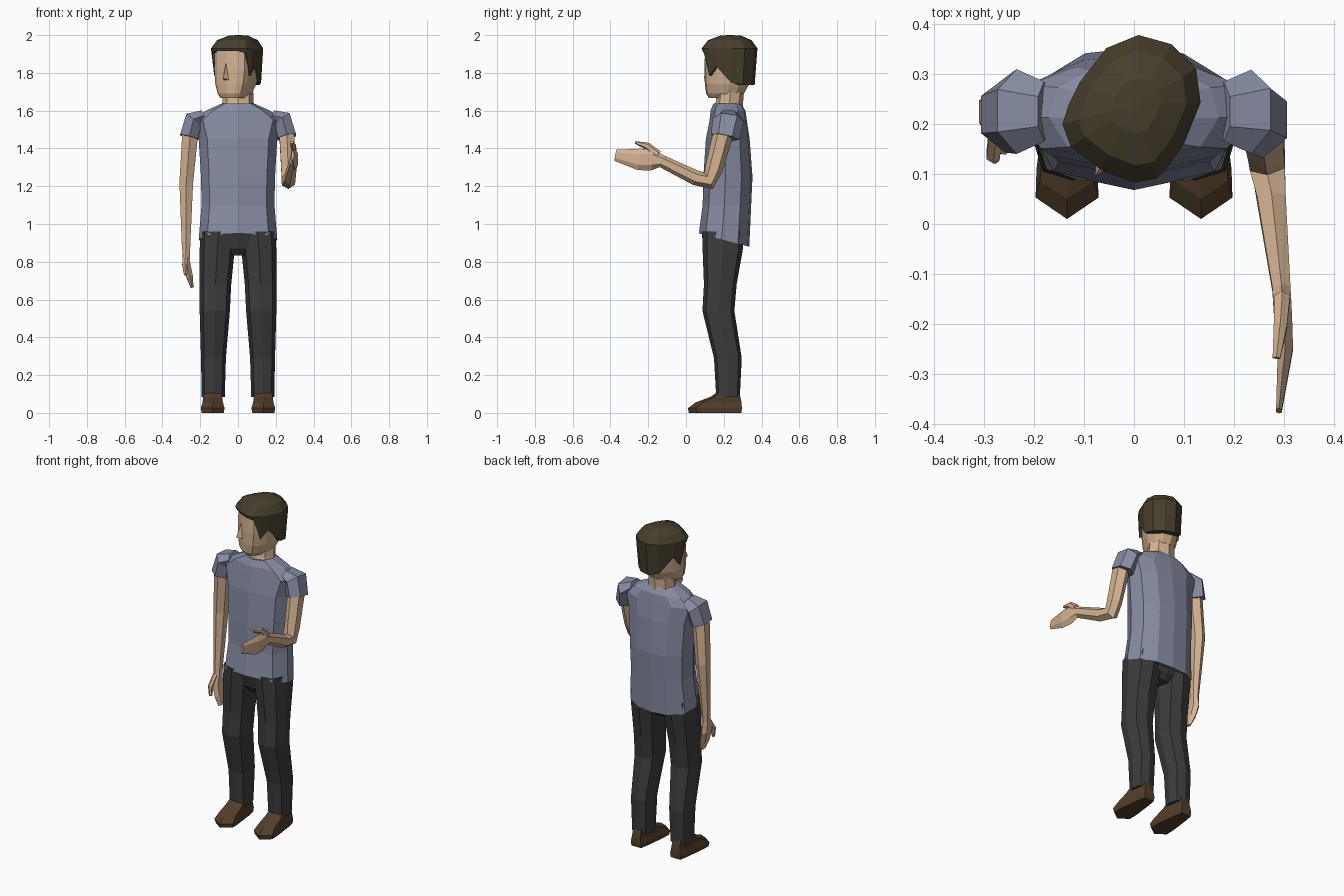
import bpy, bmesh, math
from mathutils import Vector, Matrix


def material(name, rgb):
    m = bpy.data.materials.new(name)
    m.diffuse_color = (*rgb, 1)
    return m


SKIN = material("skin", (0.66, 0.45, 0.29))
SHIRT = material("shirt", (0.24, 0.26, 0.36))
PANTS = material("pants", (0.045, 0.045, 0.047))
LEATHER = material("leather", (0.085, 0.048, 0.024))
HAIR = material("hair", (0.062, 0.048, 0.026))


def loft(name, rings, mat, matrix=None):
    """Skin a stack of equal-length rings and cap both ends."""
    bm = bmesh.new()
    vs = [[bm.verts.new(p) for p in r] for r in rings]
    n = len(vs[0])
    for a, b in zip(vs, vs[1:]):
        for i in range(n):
            j = (i + 1) % n
            bm.faces.new((a[i], a[j], b[j], b[i]))
    bm.faces.new(vs[0])
    bm.faces.new(vs[-1])
    bmesh.ops.recalc_face_normals(bm, faces=bm.faces)
    me = bpy.data.meshes.new(name)
    bm.to_mesh(me)
    bm.free()
    me.materials.append(mat)
    if matrix:
        me.transform(matrix)
    ob = bpy.data.objects.new(name, me)
    bpy.context.collection.objects.link(ob)
    return ob


def section(half, w, y0, y1, z, cx=0, slope=0, zs=None):
    """Mirror a unit half outline (front to back) into a full ring."""
    cy, d = (y0 + y1) / 2, (y1 - y0) / 2
    zs = zs or [z] * len(half)
    right = [(x, y, h) for (x, y), h in zip(half, zs)]
    left = [(-x, y, h) for x, y, h in right[-2:0:-1]]
    return [(cx + x * w, cy + y * d, h + slope * y) for x, y, h in right + left]


def tube(name, path, mat, n=6):
    """Sweep an ellipse along (x, y, z, half width, half depth) stations."""
    pts = [Vector(p[:3]) for p in path]
    rings = []
    for i, (p, st) in enumerate(zip(pts, path)):
        t = Vector()
        if i:
            t += (p - pts[i - 1]).normalized()
        if i < len(pts) - 1:
            t += (pts[i + 1] - p).normalized()
        t.normalize()
        u = (Vector((1, 0, 0)) - t * t.x).normalized()
        v = t.cross(u)
        rings.append([p + u * st[3] * math.sin(k * math.tau / n) * 1.1
                      + v * st[4] * math.cos(k * math.tau / n) for k in range(n)])
    return loft(name, rings, mat)


# shirt body
BODY = [(0, -1), (.78, -.74), (1, -.1), (.9, .55), (.5, .92), (0, 1)]
loft("shirt", [section(BODY, w, a, b, z, slope=s) for w, a, b, z, s in [
    (.19, .085, .32, .925, -.035), (.208, .068, .335, .915, -.035),
    (.193, .088, .345, 1.1, 0), (.196, .092, .352, 1.25, 0),
    (.208, .105, .337, 1.45, 0), (.238, .125, .322, 1.55, 0),
    (.17, .13, .315, 1.6, 0), (.085, .145, .29, 1.638, 0)]], SHIRT)

# sleeves
for side, s, fwd in (("right", -1, 0), ("left", 1, .012)):
    tube(side + "_sleeve", [(s * .18, .225, 1.575, .03, .06),
                            (s * .235, .225, 1.55, .052, .085),
                            (s * .258, .218 - fwd, 1.46, .052, .075)], SHIRT)

# hanging right arm and hand
tube("right_arm", [(-.253, .217, 1.48, .044, .052), (-.274, .225, 1.22, .038, .045),
                   (-.275, .2, .9, .024, .03), (-.274, .197, .85, .021, .03),
                   (-.273, .19, .79, .021, .05), (-.256, .185, .72, .018, .046),
                   (-.243, .18, .665, .008, .025)], SKIN)
tube("right_thumb", [(-.277, .18, .84, .014, .022), (-.282, .138, .785, .014, .018),
                     (-.278, .13, .73, .008, .01)], SKIN)

# bent left arm and hand
tube("left_arm", [(.258, .2, 1.49, .042, .054), (.265, .147, 1.29, .038, .047),
                  (.267, .12, 1.228, .037, .048), (.275, .05, 1.245, .03, .04),
                  (.295, -.13, 1.333, .019, .033), (.298, -.18, 1.34, .019, .057),
                  (.303, -.25, 1.342, .016, .057), (.29, -.374, 1.364, .006, .03)], SKIN)
tube("left_thumb", [(.297, -.15, 1.365, .016, .025), (.293, -.205, 1.412, .014, .02),
                    (.285, -.268, 1.432, .008, .007)], SKIN)

# trousers: pelvis and two legs
loft("pelvis", [section(BODY, w, a, b, z) for w, a, b, z in [
    (.06, .13, .26, .832), (.12, .1, .29, .87), (.195, .085, .305, .95),
    (.19, .1, .3, 1.0)]], PANTS)
LEG = [(0, -1), (.75, -.78), (1, 0), (.75, .78), (0, 1)]
SHOE = [(0, -1), (1, -.7), (.97, -.3), (.72, .6), (.55, 1), (0, 1)]
for side, s in (("right", -1), ("left", 1)):
    # (inner x, outer x, front y, back y, z)
    loft(side + "_leg", [section(LEG, (o - i) / 2, f, b, z, cx=s * (i + o) / 2)
                         for i, o, f, b, z in [
        (.07, .192, .16, .285, .085), (.064, .196, .148, .295, .29),
        (.043, .203, .087, .256, .54), (.036, .203, .095, .268, .68),
        (.018, .203, .088, .3, .86), (.005, .2, .085, .31, .96)]], PANTS)
    loft(side + "_shoe", [section(SHOE, w, f, b, z, cx=s * .134)
                          for w, f, b, z in [
        (.058, .015, .293, 0), (.063, .01, .296, .025), (.054, .05, .294, .055),
        (.05, .13, .288, .085), (.045, .165, .28, .11)]], LEATHER)

# neck
tube("neck", [(0, .225, 1.6, .085, .08), (0, .23, 1.645, .075, .072),
              (0, .24, 1.74, .072, .07)], SKIN, 8)

# head, nose and hair are modelled facing front, then turned together
TURN = Matrix.Translation((0, .23, 0)) @ Matrix.Rotation(math.radians(-30), 4, 'Z')
SKULL = [(0, -1), (.6, -.93), (.9, -.72), (.97, -.45), (1, -.1),
         (.9, .5), (.55, .88), (0, 1)]
loft("head", [section(SKULL, w, a, b, z) for w, a, b, z in [
    (.06, -.11, .02, 1.668), (.078, -.122, .075, 1.69), (.094, -.126, .105, 1.74),
    (.103, -.127, .125, 1.82), (.102, -.122, .125, 1.92),
    (.07, -.08, .09, 1.97)]], SKIN, TURN)
loft("nose", [[(-.022, -.11, 1.758), (.022, -.11, 1.758), (0, -.157, 1.772)],
              [(-.01, -.11, 1.855), (.01, -.11, 1.855), (0, -.128, 1.85)]], SKIN, TURN)
HEM = [1.915, 1.915, 1.905, 1.785, 1.835, 1.75, 1.735, 1.735]
loft("hair", [section(SKULL, .085, -.1, .1, 0, zs=HEM),
              section(SKULL, .114, -.134, .134, 0, zs=HEM),
              section(SKULL, .121, -.138, .15, 1.93),
              section(SKULL, .095, -.105, .118, 1.973),
              section(SKULL, .045, -.045, .065, 1.997),
              section(SKULL, .01, -.005, .015, 2.0)], HAIR, TURN)
